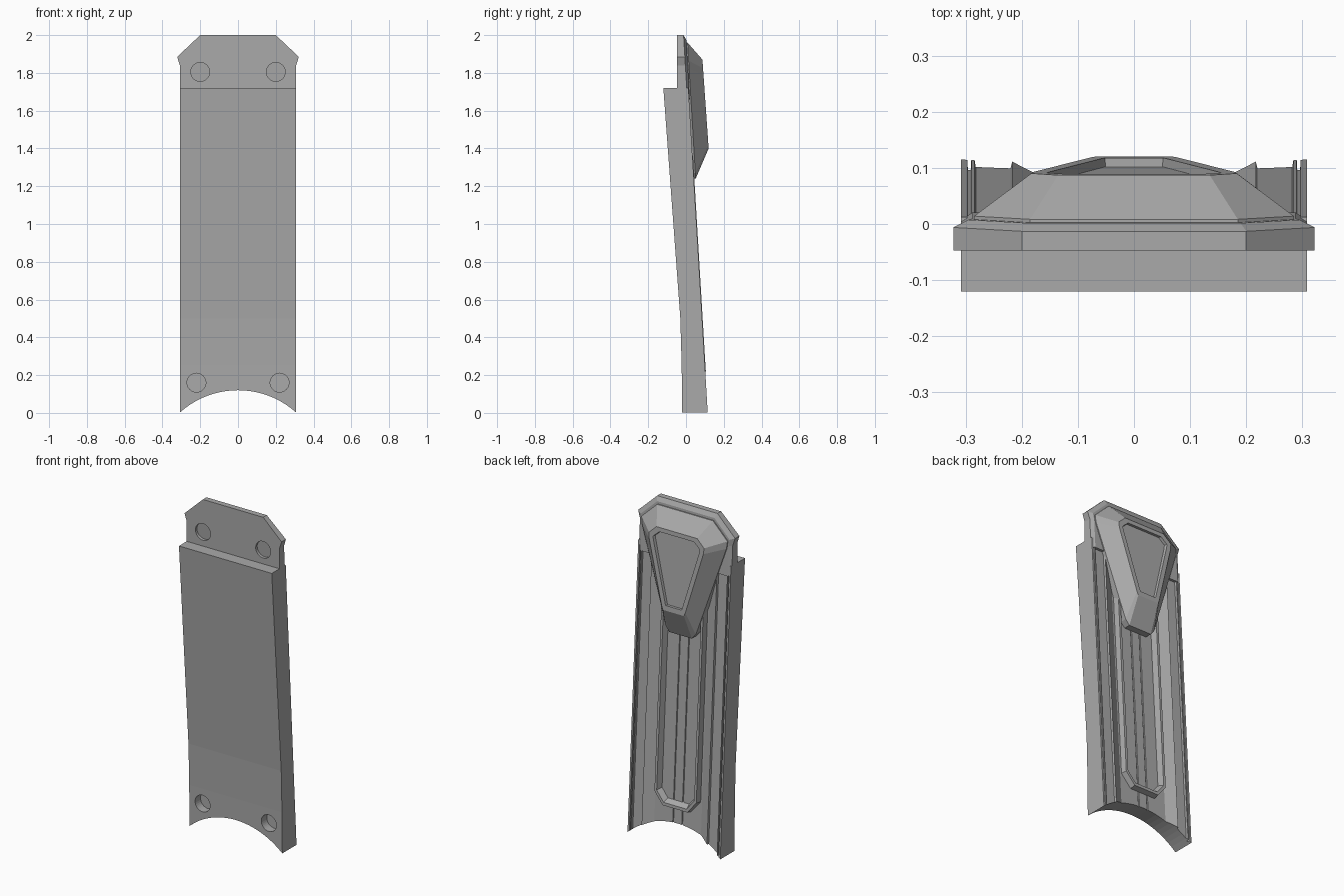
import bpy, bmesh, math
from mathutils import Vector

old = bpy.data.objects.get("Cube")
if old:
    bpy.data.objects.remove(old)

mat = bpy.data.materials.new("plain grey")
mat.use_nodes = True
GREY = (0.4, 0.4, 0.4, 1)
mat.diffuse_color = GREY
mat.node_tree.nodes["Principled BSDF"].inputs["Base Color"].default_value = GREY


def back(z):
    """Leaning rear surface of the plate."""
    return 0.115 - 0.0595 * z


def loft(name, rings):
    """Skin a series of equal closed rings and cap both ends."""
    bm = bmesh.new()
    rows = [[bm.verts.new(p) for p in ring] for ring in rings]
    n = len(rows[0])
    for a, b in zip(rows, rows[1:]):
        for i in range(n):
            j = (i + 1) % n
            bm.faces.new((a[i], a[j], b[j], b[i]))
    bm.faces.new(rows[0])
    bm.faces.new(rows[-1])
    bmesh.ops.recalc_face_normals(bm, faces=bm.faces)
    mesh = bpy.data.meshes.new(name)
    bm.to_mesh(mesh)
    bm.free()
    mesh.materials.append(mat)
    obj = bpy.data.objects.new(name, mesh)
    bpy.context.collection.objects.link(obj)
    return obj


def mirrored(half):
    """Complete a half outline across x = 0."""
    return half + [(-p[0], *p[1:]) for p in reversed(half)]


def drill(target, x, y0, y1, z, radius, sides):
    """Cut a round hole running along y."""
    rings = [[(x + radius * math.cos(t), y, z + radius * math.sin(t))
              for t in (2 * math.pi * i / sides for i in range(sides))]
             for y in (y0, y1)]
    cutter = loft("hole_cutter", rings)
    cutter.hide_render = True
    mod = target.modifiers.new("cut", "BOOLEAN")
    mod.operation = "DIFFERENCE"
    mod.solver = "EXACT"
    mod.object = cutter
    bpy.context.view_layer.objects.active = target
    bpy.ops.object.modifier_apply(modifier=mod.name)
    bpy.data.objects.remove(cutter)


# Long plate: ribbed rear section (x, depth from the rear surface)
section = mirrored([
    (0.308, 0), (0.297, 0), (0.296, -0.018), (0.291, -0.018), (0.29, 0),
    (0.284, 0), (0.282, -0.012), (0.22, -0.012), (0.217, 0), (0.155, -0.03),
    (0.034, -0.03), (0.032, -0.036), (0.028, -0.036), (0.026, -0.03)])
plate_rings = []
for z, front in ((0, -0.02), (0.25, -0.023), (0.5, -0.03), (1.72, -0.12)):
    plate_rings.append([(0.308, front, z)]
                       + [(x, back(z) + d, z) for x, d in section]
                       + [(-0.308, front, z)])
plate = loft("long_plate", plate_rings)
drill(plate, 0, -0.5, 0.5, -0.34, 0.46, 96)
for side in (-1, 1):
    drill(plate, side * 0.22, -0.2, 0.03, 0.16, 0.05, 32)

# Head plate with clipped corners and a bevelled rear rim
outline = mirrored([(0.2, 2.0), (0.322, 1.885), (0.308, 1.84), (0.308, 1.66)])
rim = mirrored([(0.19, 1.975), (0.295, 1.875), (0.288, 1.835), (0.288, 1.66)])
head = loft("head_plate", [
    [(x, -0.047, z) for x, z in outline],
    [(x, back(z) - 0.009, z) for x, z in outline],
    [(x, back(z) + 0.004, z) for x, z in rim]])
for side in (-1, 1):
    drill(head, side * 0.2, -0.2, -0.012, 1.805, 0.05, 32)

# Raised shield on the rear with a recessed panel
base = mirrored([(0.185, 1.96), (0.285, 1.865), (0.28, 1.82),
                 (0.1, 1.27), (0.075, 1.24)])
face = mirrored([(0.135, 1.87), (0.183, 1.825), (0.18, 1.79),
                 (0.078, 1.42), (0.07, 1.4)])
panel = mirrored([(0.115, 1.845), (0.155, 1.81), (0.152, 1.79),
                  (0.056, 1.44), (0.052, 1.43)])


def crest(z):
    return 0.087 + (1.87 - z) * 0.07


loft("rear_shield", [
    [(x, back(z) - 0.04, z) for x, z in base],
    [(x, back(z) + 0.01, z) for x, z in base],
    [(x, crest(z), z) for x, z in face],
    [(x, crest(z), z) for x, z in panel],
    [(x * 0.97, crest(z) - 0.016, z) for x, z in panel]])

# U-shaped lip framing the central channel
outer = mirrored([(0.146, 1.45), (0.146, 0.285), (0.085, 0.21)])
inner = mirrored([(0.11, 1.45), (0.11, 0.305), (0.07, 0.255)])
lip_rings = []
for o, i in zip(outer[:3] + outer[3:], inner):
    o, i = Vector(o), Vector(i)
    ring = []
    for t, d in ((0, -0.035), (0.2, 0.003), (0.6, 0.003), (1, -0.035)):
        p = o.lerp(i, t)
        ring.append((p.x, back(p.y) + d, p.y))
    lip_rings.append(ring)
loft("channel_lip", lip_rings)
